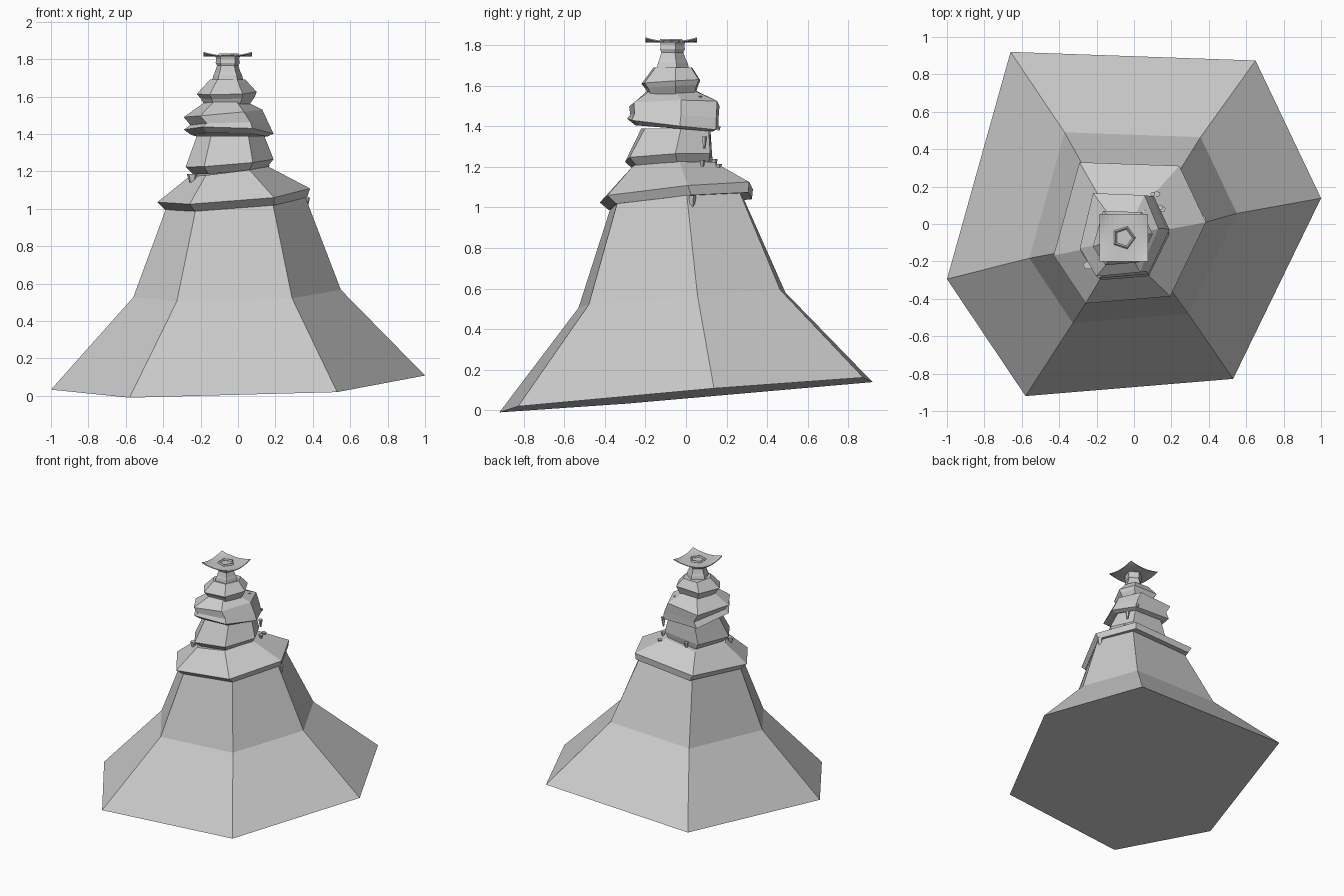
import bpy, bmesh, math

if "Cube" in bpy.data.objects:
    bpy.data.objects.remove(bpy.data.objects["Cube"])

# Irregular hexagon shared by every tier, fitted to the unit square
HEX = [(-1.0, -0.32), (-0.58, -1.0), (0.53, -0.90), (1.0, 0.15), (0.65, 0.95), (-0.66, 1.0)]


def finish(name, bm):
    bmesh.ops.recalc_face_normals(bm, faces=bm.faces)
    me = bpy.data.meshes.new(name)
    bm.to_mesh(me)
    bm.free()
    ob = bpy.data.objects.new(name, me)
    bpy.context.collection.objects.link(ob)
    return ob


def loft(name, rings, poly=HEX):
    """Each ring: x min, x max, y min, y max, centre z, tilt along x, tilt along y."""
    bm = bmesh.new()
    loops = []
    for x0, x1, y0, y1, z, tx, ty in rings:
        cx, cy, rx, ry = (x0 + x1) / 2, (y0 + y1) / 2, (x1 - x0) / 2, (y1 - y0) / 2
        loops.append([bm.verts.new((cx + u * rx, cy + v * ry, z + tx * u * rx + ty * v * ry))
                      for u, v in poly])
    n = len(poly)
    for a, b in zip(loops, loops[1:]):
        for i in range(n):
            j = (i + 1) % n
            bm.faces.new((a[i], a[j], b[j], b[i]))
    bm.faces.new(loops[0][::-1])
    bm.faces.new(loops[-1])
    return finish(name, bm)


# Flared lower skirt
loft("skirt", [(-1, 1, -.92, .92, .077, .02, .082),
               (-.56, .55, -.53, .49, .55, .02, .075),
               (-.38, .36, -.37, .28, 1.04, .05, .08)])

# Overlapping tilted tiers
loft("tier_1", [(-.39, .37, -.38, .325, 1.03, .07, .08),
                (-.43, .385, -.425, .33, 1.075, .07, .09),
                (-.26, .16, -.28, .15, 1.20, .12, .03)])
loft("tier_2", [(-.24, .15, -.26, .12, 1.20, .07, .03),
                (-.28, .19, -.30, .13, 1.245, .08, .04),
                (-.22, .14, -.22, .12, 1.39, 0, 0)])
loft("tier_3", [(-.25, .16, -.25, .13, 1.39, 0, -.08),
                (-.29, .19, -.29, .16, 1.41, -.02, -.11),
                (-.255, .165, -.275, .16, 1.45, .03, -.05),
                (-.29, .13, -.28, .165, 1.51, .09, .01),
                (-.17, .04, -.19, .05, 1.575, 0, 0)])
loft("tier_4", [(-.17, .05, -.18, .04, 1.54, 0, 0),
                (-.20, .09, -.20, .06, 1.595, .02, .06),
                (-.22, .10, -.22, .07, 1.62, .02, .06),
                (-.15, .04, -.16, .03, 1.69, 0, 0)])

# Five-sided neck below the plate
PENT = [(math.cos(math.radians(18 + 72 * i)), math.sin(math.radians(18 + 72 * i))) for i in range(5)]
CX, CY = -.055, -.073
loft("neck", [(CX - r, CX + r, CY - r, CY + r, z, 0, 0) for r, z in
              [(.08, 1.65), (.088, 1.685), (.08, 1.715), (.072, 1.73), (.06, 1.765),
               (.068, 1.78), (.064, 1.80), (.07, 1.818)]], PENT)

# Thin square plate with lifted corners
bm = bmesh.new()
bmesh.ops.create_grid(bm, x_segments=10, y_segments=10, size=1)
for v in bm.verts:
    u, w = v.co.x, v.co.y
    v.co = (CX + .13 * u, CY + .127 * w, 1.816 + .02 * (u * w) ** 2)
plate = finish("top_plate", bm)
mod = plate.modifiers.new("thickness", 'SOLIDIFY')
mod.thickness = .006
mod.offset = 0

# Raised five-sided rim on the plate
bpy.ops.mesh.primitive_torus_add(major_segments=5, minor_segments=4, major_radius=.055,
                                 minor_radius=.009, location=(CX, CY, 1.822))
bpy.context.object.name = "plate_rim"

# Small hanging studs: x, y, top z, radius, height
STUDS = [(.36, .03, 1.06, .026, .085), (-.245, -.22, 1.185, .03, .06),
         (.12, .16, 1.215, .022, .05), (.14, .09, 1.35, .018, .06),
         (.15, .08, 1.235, .02, .04), (.10, .16, 1.40, .015, .02),
         (-.10, .14, 1.24, .02, .05), (.05, .07, 1.55, .012, .03)]
for i, (x, y, z, r, h) in enumerate(STUDS):
    loft(f"stud_{i + 1}", [(x - r * .3, x + r * .3, y - r * .3, y + r * .3, z - h, 0, 0),
                           (x - r, x + r, y - r * .8, y + r * .8, z, 0, 0)], PENT)
